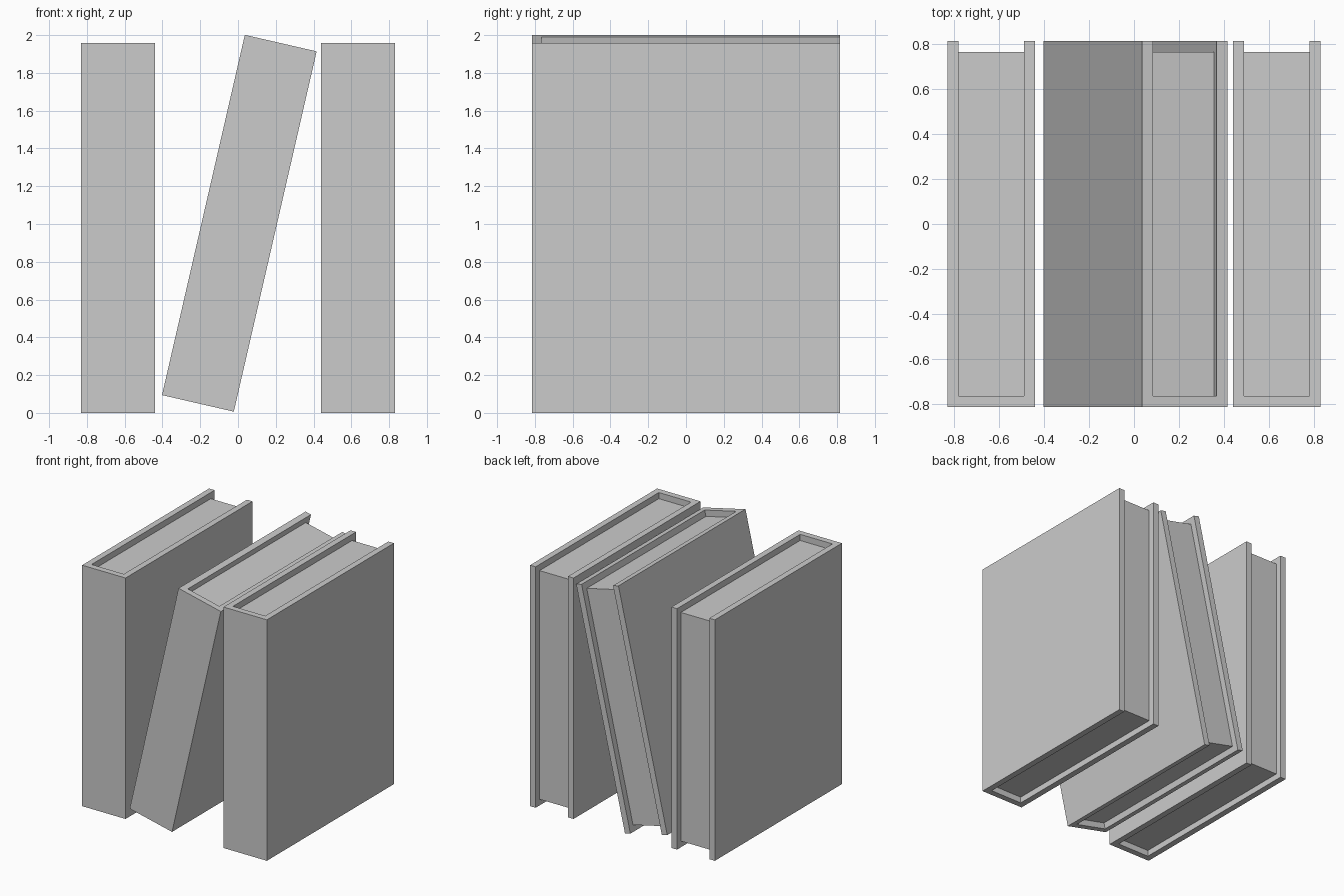
import bpy
import bmesh
import math
from mathutils import Matrix

cube = bpy.data.objects.get("Cube")
if cube:
    bpy.data.objects.remove(cube, do_unlink=True)

WIDTH, DEPTH, HEIGHT, BOARD = 0.39, 1.63, 1.957, 0.05

grey = bpy.data.materials.new("plain_grey")
grey.use_nodes = True
colour = (0.6, 0.6, 0.6, 1)
grey.diffuse_color = colour
grey.node_tree.nodes["Principled BSDF"].inputs["Base Color"].default_value = colour


def prism(name, outline, height, place):
    """Extrude an xy outline to a solid centred on its own height."""
    bm = bmesh.new()
    face = bm.faces.new([bm.verts.new((x, y, -height / 2)) for x, y in outline])
    grown = bmesh.ops.extrude_face_region(bm, geom=[face])["geom"]
    top = [v for v in grown if isinstance(v, bmesh.types.BMVert)]
    bmesh.ops.translate(bm, verts=top, vec=(0, 0, height))
    bmesh.ops.recalc_face_normals(bm, faces=bm.faces)
    mesh = bpy.data.meshes.new(name)
    bm.to_mesh(mesh)
    bm.free()
    mesh.materials.append(grey)
    obj = bpy.data.objects.new(name, mesh)
    bpy.context.collection.objects.link(obj)
    obj.matrix_world = place


def book(name, x, z, lean=0):
    place = Matrix.Translation((x, 0, z)) @ Matrix.Rotation(lean, 4, "Y")
    w, d = WIDTH / 2, DEPTH / 2
    iw, spine, fore = w - BOARD, BOARD - d, d - BOARD
    # Two boards joined by the spine at the front
    prism(name + "_cover", [(-w, -d), (w, -d), (w, d), (iw, d),
                            (iw, spine), (-iw, spine), (-iw, d), (-w, d)],
          HEIGHT, place)
    # Page block set in from the board edges
    prism(name + "_pages", [(-iw, spine), (iw, spine), (iw, fore), (-iw, fore)],
          HEIGHT - 2 * BOARD, place)


book("right_book", -0.635, HEIGHT / 2)
book("leaning_book", 0.007, 1.004, math.radians(12.95))
book("left_book", 0.635, HEIGHT / 2)
